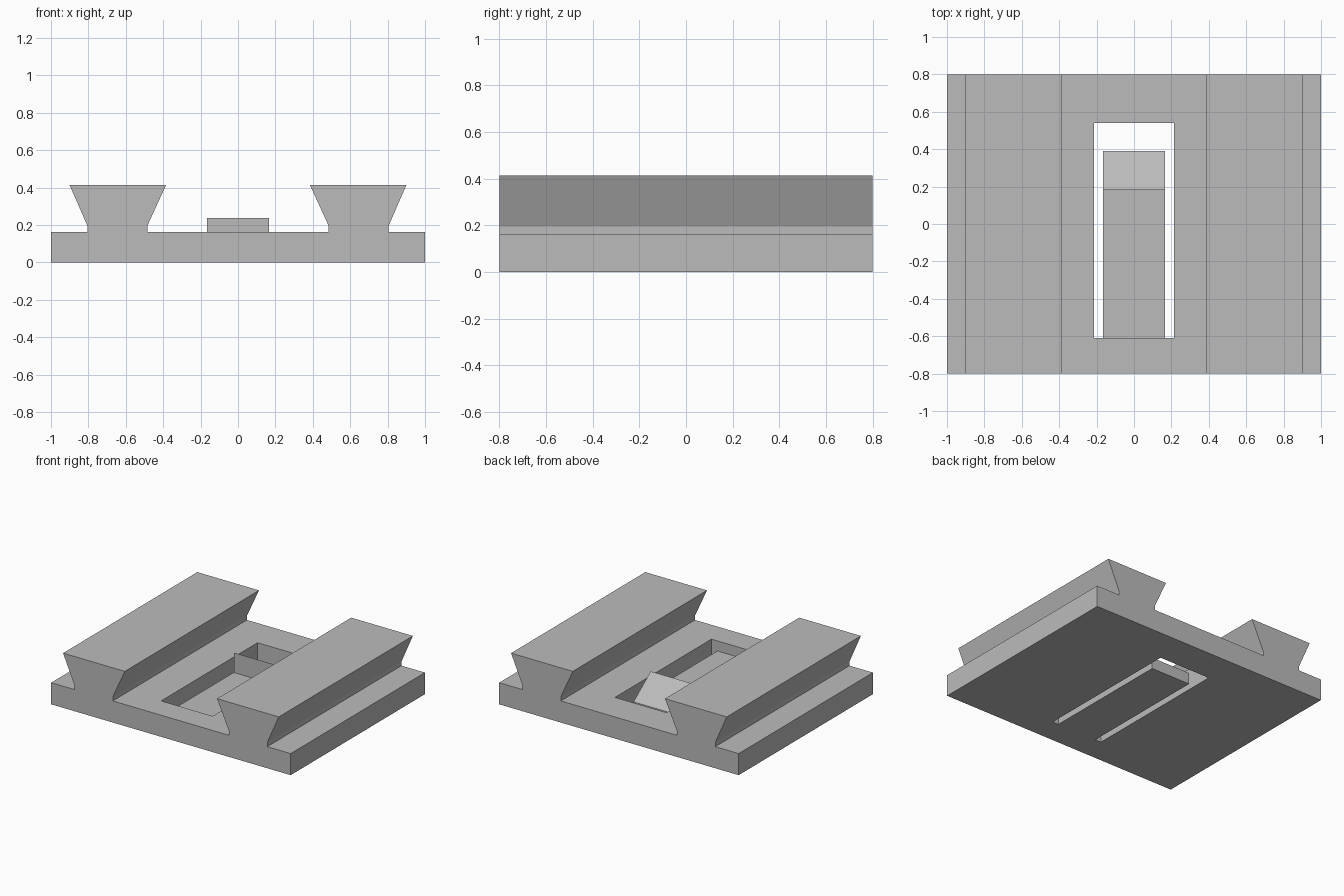
import bpy, bmesh
from mathutils import Vector

if "Cube" in bpy.data.objects:
    bpy.data.objects.remove(bpy.data.objects["Cube"])

grey = bpy.data.materials.new("light_grey")
grey.diffuse_color = (0.5, 0.5, 0.5, 1)
grey.use_nodes = True
grey.node_tree.nodes["Principled BSDF"].inputs["Base Color"].default_value = grey.diffuse_color


def prism(name, outline, to_3d, direction):
    """Extrude a 2D outline into a solid object."""
    bm = bmesh.new()
    face = bm.faces.new([bm.verts.new(to_3d(*p)) for p in outline])
    ext = bmesh.ops.extrude_face_region(bm, geom=[face])
    moved = [v for v in ext["geom"] if isinstance(v, bmesh.types.BMVert)]
    bmesh.ops.translate(bm, verts=moved, vec=Vector(direction))
    bmesh.ops.recalc_face_normals(bm, faces=bm.faces[:])
    mesh = bpy.data.meshes.new(name)
    bm.to_mesh(mesh)
    bm.free()
    mesh.materials.append(grey)
    obj = bpy.data.objects.new(name, mesh)
    bpy.context.collection.objects.link(obj)
    return obj


# Base plate with two dovetail rails: half profile mirrored, extruded along y
half = [(1, 0), (1, 0.163), (0.805, 0.163), (0.805, 0.195), (0.9, 0.413),
        (0.385, 0.413), (0.485, 0.195), (0.485, 0.163)]
profile = half + [(-x, z) for x, z in reversed(half)]
plate = prism("railed_base_plate", profile, lambda x, z: (x, -0.8, z), (0, 1.6, 0))

# Window through the plate
window = [(-0.215, -0.61), (0.215, -0.61), (0.215, 0.54), (-0.215, 0.54)]
cutter = prism("window_cutter", window, lambda x, y: (x, y, -0.1), (0, 0, 0.4))
cutter.hide_render = True
cutter.hide_set(True)
cutter.display_type = 'WIRE'
cut = plate.modifiers.new("window", 'BOOLEAN')
cut.operation = 'DIFFERENCE'
cut.solver = 'EXACT'
cut.object = cutter

# Spring tongue with a ramped catch at its free end
side = [(-0.61, 0), (0.39, 0), (0.39, 0.085), (0.185, 0.237), (0.185, 0.087), (-0.61, 0.087)]
prism("latch_tongue", side, lambda y, z: (-0.165, y, z), (0.33, 0, 0))
